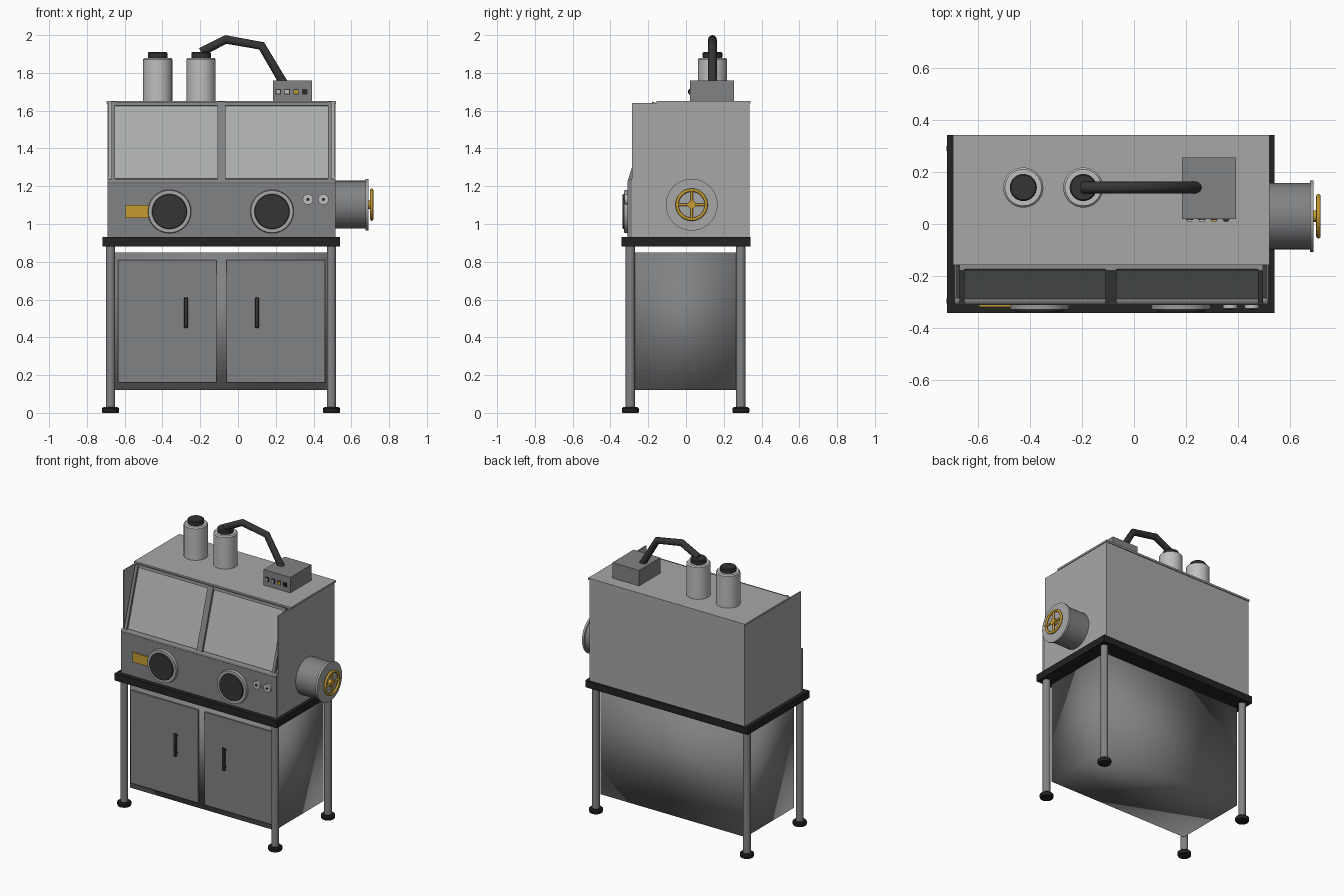
import bpy, bmesh, math
from mathutils import Vector, Matrix

if "Cube" in bpy.data.objects:
    bpy.data.objects.remove(bpy.data.objects["Cube"], do_unlink=True)


def material(name, r, g, b):
    m = bpy.data.materials.new(name)
    m.use_nodes = True
    m.diffuse_color = (r, g, b, 1)
    m.node_tree.nodes["Principled BSDF"].inputs["Base Color"].default_value = (r, g, b, 1)
    return m


SHELL = material("light grey shell", 0.38, 0.39, 0.38)
STEEL = material("mid grey steel", 0.22, 0.225, 0.23)
GLASS = material("pale window", 0.42, 0.43, 0.43)
WHITE = material("canister white", 0.52, 0.52, 0.52)
BLACK = material("black trim", 0.016, 0.016, 0.016)
RUBBER = material("dark rubber", 0.035, 0.035, 0.035)
YELLOW = material("yellow paint", 0.56, 0.33, 0.03)

MID = -0.0875              # centre line of the cabinet
TILT = math.atan2(0.13, 0.42)


def finish(name, bm, mat, smooth=None):
    bmesh.ops.recalc_face_normals(bm, faces=bm.faces)
    me = bpy.data.meshes.new(name)
    bm.to_mesh(me)
    bm.free()
    ob = bpy.data.objects.new(name, me)
    bpy.context.collection.objects.link(ob)
    me.materials.append(mat)
    if smooth is not None:
        bpy.ops.object.select_all(action="DESELECT")
        ob.select_set(True)
        bpy.context.view_layer.objects.active = ob
        bpy.ops.object.shade_smooth_by_angle(angle=math.radians(smooth))
    return ob


def box(name, x, y, z, mat, smooth=None, bevel=0):
    bm = bmesh.new()
    bmesh.ops.create_cube(bm, size=1)
    for v in bm.verts:
        v.co = [lo + (hi - lo) * (c + 0.5) for c, (lo, hi) in zip(v.co, (x, y, z))]
    if bevel:
        bmesh.ops.bevel(bm, geom=bm.edges[:], offset=bevel, segments=2, affect="EDGES", profile=0.5)
    return finish(name, bm, mat, smooth)


def rod(name, a, b, r, mat, r2=None, sides=32):
    a, b = Vector(a), Vector(b)
    d = b - a
    bm = bmesh.new()
    turn = d.to_track_quat("Z", "Y").to_matrix().to_4x4()
    bmesh.ops.create_cone(bm, cap_ends=True, segments=sides, radius1=r, radius2=r2 or r,
                          depth=d.length, matrix=Matrix.Translation((a + b) / 2) @ turn)
    return finish(name, bm, mat, 40)


def extrude(name, profile, x0, x1, mat):
    bm = bmesh.new()
    face = bm.faces.new([bm.verts.new((x0, y, z)) for y, z in profile])
    out = bmesh.ops.extrude_face_region(bm, geom=[face])["geom"]
    bmesh.ops.translate(bm, vec=(x1 - x0, 0, 0), verts=[v for v in out if isinstance(v, bmesh.types.BMVert)])
    return finish(name, bm, mat)


def sloped(name, x, depth, z, mat):
    # Box leaning along the window slope; z is measured up the slope
    ob = box(name, x, depth, z, mat)
    ob.data.transform(Matrix.Translation((0, -0.285, 1.23)) @ Matrix.Rotation(-TILT, 4, "X"))


def lathe(name, profile, x, y, mat):
    bm = bmesh.new()
    pts = [bm.verts.new((r, 0, z)) for r, z in profile]
    edges = [bm.edges.new(p) for p in zip(pts, pts[1:])]
    bmesh.ops.spin(bm, geom=pts + edges, axis=(0, 0, 1), cent=(0, 0, 0), angle=math.tau, steps=32)
    bmesh.ops.remove_doubles(bm, verts=bm.verts, dist=1e-5)
    bmesh.ops.translate(bm, vec=(x, y, 0), verts=bm.verts)
    return finish(name, bm, mat, 40)


# Stand: legs, feet and table top
for i, x in enumerate((-0.675, 0.495)):
    for j, y in enumerate((-0.295, 0.29)):
        tag = ("right", "left")[i] + "_" + ("front", "back")[j]
        rod(tag + "_leg", (x, y, 0.02), (x, y, 0.89), 0.025, STEEL)
        lathe(tag + "_foot", [(0, 0), (0.042, 0), (0.045, 0.006), (0.045, 0.024), (0.038, 0.03), (0, 0.03)],
              x, y, BLACK)
box("table_top", (-0.717, 0.54), (-0.342, 0.342), (0.88, 0.93), BLACK)

# Lower cupboard with two doors
box("cupboard", (-0.65, 0.475), (-0.27, 0.27), (0.12, 0.85), STEEL, smooth=180)
for side, s in (("right", -1), ("left", 1)):
    x0, x1 = sorted((MID + s * 0.027, MID + s * 0.548))
    box(side + "_door", (x0, x1), (-0.282, -0.26), (0.16, 0.81), STEEL)
    hx = MID + s * 0.188
    box(side + "_door_handle", (hx - 0.01, hx + 0.01), (-0.31, -0.296), (0.45, 0.61), RUBBER, 40, 0.004)
    for z in (0.47, 0.59):
        rod(side + "_handle_post", (hx, -0.3, z), (hx, -0.28, z), 0.007, RUBBER, sides=12)

# Upper chamber
extrude("chamber", [(-0.285, 0.93), (0.335, 0.93), (0.335, 1.64), (-0.155, 1.64), (-0.285, 1.23)],
        -0.69, 0.515, SHELL)
box("roof", (-0.695, 0.52), (-0.157, 0.342), (1.638, 1.651), SHELL)
box("front_panel", (-0.69, 0.515), (-0.31, -0.28), (0.93, 1.215), STEEL)
for side, s in (("right", -1), ("left", 1)):
    edge = MID + s * 0.6025
    extrude(side + "_wing", [(-0.287, 1.2), (-0.287, 1.64), (-0.15, 1.64)], edge, edge - s * 0.007, SHELL)
    # Sloped window and side post
    x0, x1 = sorted((MID + s * 0.02, MID + s * 0.57))
    sloped(side + "_window", (x0, x1), (-0.006, 0.005), (0.01, 0.415), GLASS)
    x0, x1 = sorted((MID + s * 0.563, MID + s * 0.583))
    sloped(side + "_window_post", (x0, x1), (-0.022, 0.005), (0, 0.43), STEEL)
sloped("middle_window_post", (MID - 0.021, MID + 0.021), (-0.022, 0.005), (0, 0.43), STEEL)
sloped("top_window_rail", (-0.668, 0.493), (-0.016, 0.005), (0.41, 0.43), STEEL)
rod("window_sill", (-0.69, -0.294, 1.222), (0.515, -0.294, 1.222), 0.017, STEEL, sides=16)

# Glove ports
for side, x in (("right", -0.363), ("left", 0.18)):
    rod(side + "_port_ring", (x, -0.30, 1.066), (x, -0.328, 1.066), 0.117, SHELL, 0.112, 48)
    rod(side + "_port_cover", (x, -0.32, 1.066), (x, -0.337, 1.066), 0.095, RUBBER, 0.09, 48)

# Front plate and knobs
box("yellow_plate", (-0.595, -0.44), (-0.318, -0.309), (1.032, 1.1), YELLOW)
for x in (0.37, 0.452):
    rod("knob", (x, -0.305, 1.13), (x, -0.325, 1.13), 0.028, WHITE)
    rod("knob_centre", (x, -0.32, 1.13), (x, -0.33, 1.13), 0.008, BLACK, sides=16)

# Side airlock with hand wheel
AY, AZ = 0.03, 1.102
rod("airlock_tube", (0.5, AY, AZ), (0.68, AY, AZ), 0.127, STEEL, sides=48)
rod("airlock_door", (0.675, AY, AZ), (0.69, AY, AZ), 0.137, SHELL, sides=48)
rod("wheel_hub", (0.688, AY, AZ), (0.716, AY, AZ), 0.022, YELLOW)
for i in range(4):
    a = i * math.pi / 2
    rod("wheel_spoke", (0.708, AY, AZ), (0.708, AY + 0.077 * math.cos(a), AZ + 0.077 * math.sin(a)),
        0.007, YELLOW, sides=12)
bpy.ops.mesh.primitive_torus_add(location=(0.708, AY, AZ), rotation=(0, math.pi / 2, 0),
                                 major_radius=0.077, minor_radius=0.0085, major_segments=48, minor_segments=12)
wheel = bpy.context.object
wheel.name = "wheel_rim"
wheel.data.materials.append(YELLOW)
bpy.ops.object.shade_smooth()

# Filter canisters on the roof
for side, x in (("right", -0.425), ("left", -0.195)):
    lathe(side + "_canister", [(0, 1.645), (0.077, 1.645), (0.077, 1.872), (0.07, 1.88), (0, 1.88)], x, 0.14, WHITE)
    lathe(side + "_canister_cap", [(0, 1.875), (0.05, 1.875), (0.052, 1.885), (0.052, 1.905), (0.047, 1.91), (0, 1.91)],
          x, 0.14, RUBBER)

# Control box with buttons
box("control_box", (0.185, 0.392), (0.02, 0.255), (1.648, 1.76), STEEL)
for x, mat in ((0.213, WHITE), (0.26, WHITE), (0.307, YELLOW), (0.353, BLACK)):
    box("button_bezel", (x - 0.014, x + 0.014), (0.015, 0.022), (1.686, 1.714), RUBBER)
    box("button", (x - 0.01, x + 0.01), (0.01, 0.022), (1.69, 1.71), mat)

# Jointed hose from canister to control box
path = [(-0.195, 1.91), (-0.065, 1.977), (0.125, 1.943), (0.245, 1.74)]
curve = bpy.data.curves.new("hose", "CURVE")
curve.dimensions = "3D"
curve.bevel_depth = 0.023
curve.bevel_resolution = 4
curve.use_fill_caps = True
spline = curve.splines.new("POLY")
spline.points.add(len(path) - 1)
for p, (x, z) in zip(spline.points, path):
    p.co = (x, 0.14, z, 1)
curve.materials.append(RUBBER)
bpy.context.collection.objects.link(bpy.data.objects.new("hose", curve))
